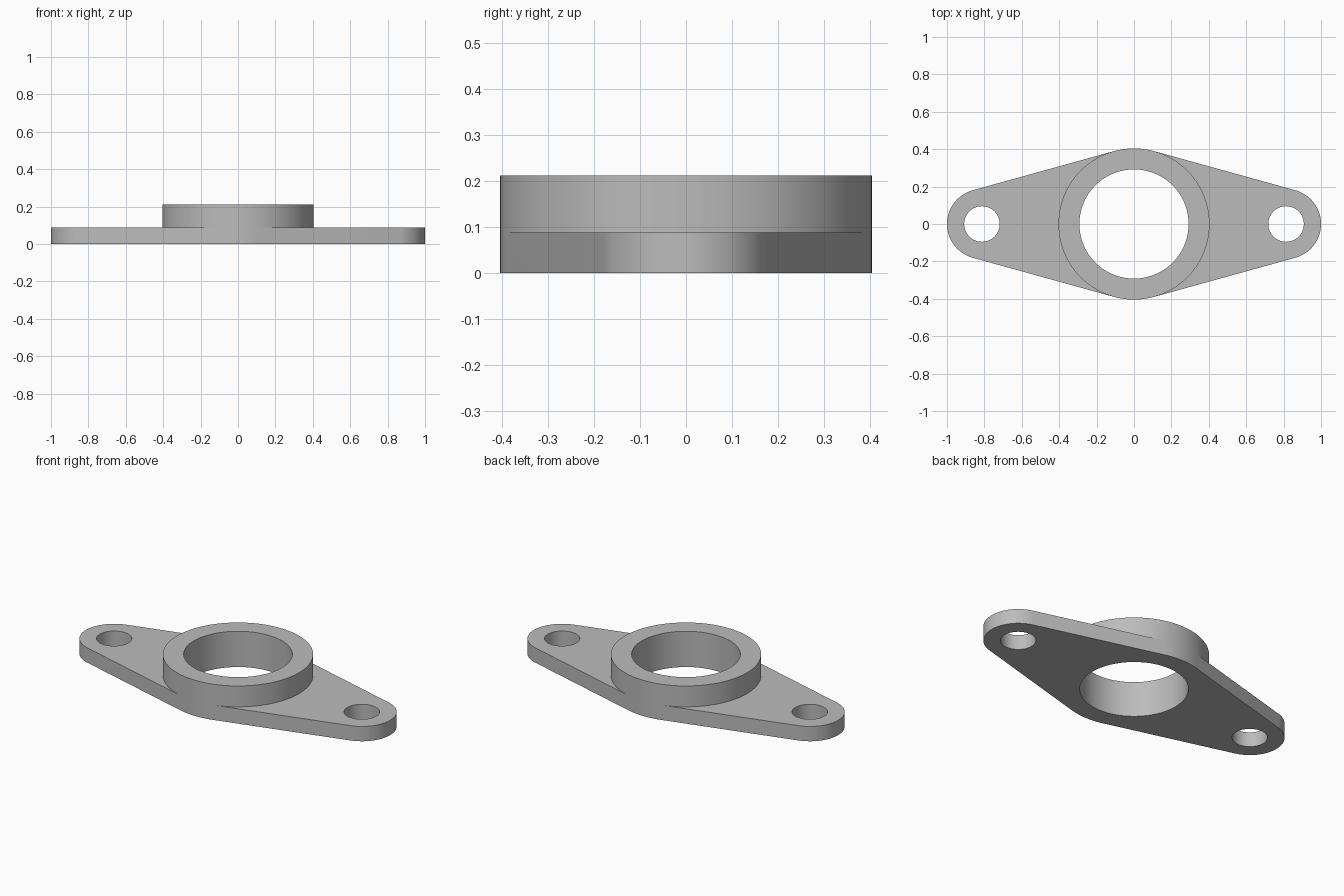
import bpy, bmesh
from math import sin, cos, acos, pi, radians

if "Cube" in bpy.data.objects:
    bpy.data.objects.remove(bpy.data.objects["Cube"])

COLLAR_R, BORE_R, END_R, HOLE_R = 0.404, 0.292, 0.187, 0.095
END_X = 1 - END_R
PLATE_Z, COLLAR_Z = 0.088, 0.212
TANGENT = acos((COLLAR_R - END_R) / END_X)   # angle where the straight sides touch both arcs


def arc(cx, r, a0, a1, n):
    return [(cx + r * cos(a0 + (a1 - a0) * i / n), r * sin(a0 + (a1 - a0) * i / n))
            for i in range(n + 1)]


def circle(cx, r, n=96):
    return arc(cx, r, 0, 2 * pi, n)[:-1]


bm = bmesh.new()


def wall(loop, z0, z1):
    low, high = ([bm.verts.new((x, y, z)) for x, y in loop] for z in (z0, z1))
    for i in range(len(loop)):
        bm.faces.new((low[i - 1], low[i], high[i], high[i - 1]))


def cap(loops, z, up):
    edges = []
    for loop in loops:
        vs = [bm.verts.new((x, y, z)) for x, y in loop]
        edges += [bm.edges.new((vs[i - 1], vs[i])) for i in range(len(vs))]
    bmesh.ops.triangle_fill(bm, edges=edges, use_beauty=True, normal=(0, 0, 1 if up else -1))


def mirrored(loop):
    return [(-x, -y) for x, y in loop]


# Profiles: arcs of the collar and the rounded ends share their end points
side = arc(0, COLLAR_R, -TANGENT, TANGENT, 48)
back = arc(0, COLLAR_R, TANGENT, pi - TANGENT, 12)
end = arc(END_X, END_R, -TANGENT, TANGENT, 48)
collar = side[:-1] + back[:-1] + mirrored(side)[:-1] + mirrored(back)[:-1]
outline = end + back + mirrored(end) + mirrored(back)
lobe = end + side[::-1]
bore = circle(0, BORE_R, 128)
bolt_hole = circle(END_X, HOLE_R)

# Flange plate with two bolt holes
cap([outline, bore, bolt_hole, mirrored(bolt_hole)], 0, False)
wall(outline, 0, PLATE_Z)
for flip in (list, mirrored):
    cap([flip(lobe), flip(bolt_hole)], PLATE_Z, True)
    wall(flip(bolt_hole), 0, PLATE_Z)

# Raised collar and its through bore
wall(collar, PLATE_Z, COLLAR_Z)
wall(bore, 0, COLLAR_Z)
cap([collar, bore], COLLAR_Z, True)

bmesh.ops.remove_doubles(bm, verts=bm.verts[:], dist=0.0001)
bmesh.ops.recalc_face_normals(bm, faces=bm.faces[:])
mesh = bpy.data.meshes.new("flange")
bm.to_mesh(mesh)
bm.free()

# Single grey material
grey = bpy.data.materials.new("grey metal")
grey.use_nodes = True
colour = (0.5, 0.5, 0.5, 1)
grey.diffuse_color = colour
grey.node_tree.nodes["Principled BSDF"].inputs["Base Color"].default_value = colour
mesh.materials.append(grey)

flange = bpy.data.objects.new("flange", mesh)
bpy.context.collection.objects.link(flange)
bpy.ops.object.select_all(action="DESELECT")
flange.select_set(True)
bpy.context.view_layer.objects.active = flange
bpy.ops.object.shade_smooth_by_angle(angle=radians(30))
